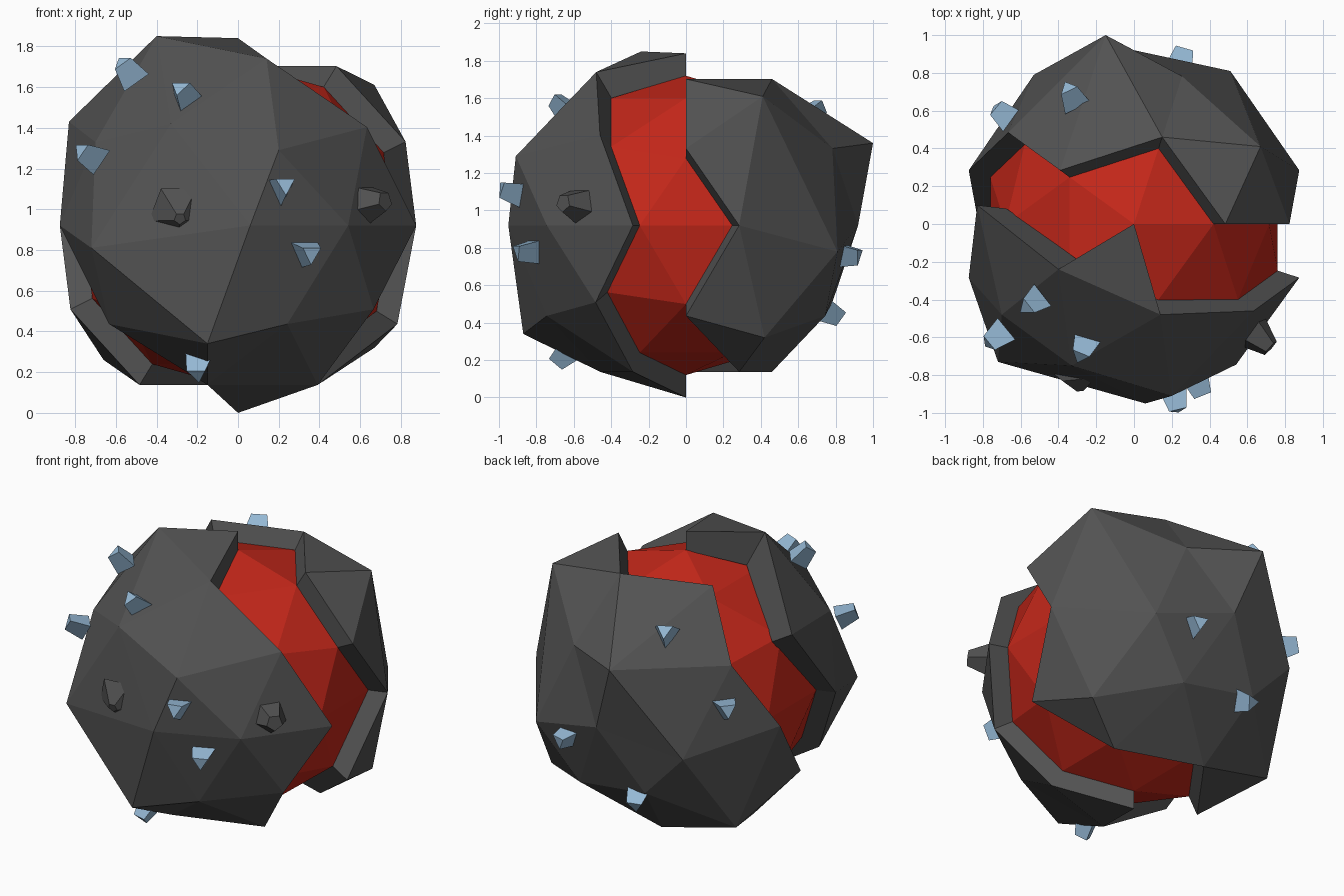
import bpy, bmesh
from math import pi
from mathutils import Vector, Matrix

if "Cube" in bpy.data.objects:
    bpy.data.objects.remove(bpy.data.objects["Cube"])

C = Vector((0, 0, 0.92))   # common centre
R_OUT, R_IN = 0.92, 0.80


def material(name, col):
    m = bpy.data.materials.new(name)
    m.diffuse_color = (*col, 1)
    m.use_nodes = True
    m.node_tree.nodes["Principled BSDF"].inputs["Base Color"].default_value = m.diffuse_color
    return m


ROCK = material("dark_rock", (0.085, 0.085, 0.085))
RED = material("red_core", (0.55, 0.02, 0.01))
BLUE = material("blue_crystal", (0.30, 0.48, 0.66))


def finish(bm, name, mat):
    bmesh.ops.recalc_face_normals(bm, faces=bm.faces[:])
    me = bpy.data.meshes.new(name)
    bm.to_mesh(me)
    bm.free()
    me.materials.append(mat)
    ob = bpy.data.objects.new(name, me)
    bpy.context.collection.objects.link(ob)
    return ob


def ball(radius):
    bm = bmesh.new()
    bmesh.ops.create_icosphere(bm, subdivisions=2, radius=radius,
                               matrix=Matrix.Translation(C))
    return bm


def stud(bm, pos, r1, r2, depth, sides, axis=None):
    """Tapered stub standing on the rock, pointing outwards, a corner down."""
    p = Vector(pos)
    q = (Vector(axis) if axis else p - C).to_track_quat('Z', 'Y').to_matrix().to_4x4()
    bmesh.ops.create_cone(bm, cap_ends=True, segments=sides, radius1=r1, radius2=r2,
                          depth=depth,
                          matrix=Matrix.Translation(p) @ q @ Matrix.Rotation(pi, 4, 'Z'))


# Inner core
finish(ball(R_IN), "core", RED)

# Corners of the rock shell that are pulled out of the regular ball
PULLED = [(-0.40, -0.24, 1.85), (-0.83, 0.10, 1.43), (0.14, -0.48, 1.74),
          (-0.70, -0.48, 1.33), (-0.33, -0.75, 1.42), (0.20, -0.91, 1.29),
          (-0.72, -0.73, 0.81), (0.06, -0.95, 0.92), (-0.15, -0.87, 0.34),
          (-0.15, 1.00, 1.36), (0.67, 0.41, 1.61), (0.51, 0.81, 0.78),
          (-0.53, 0.79, 0.80), (0.67, 0.42, 0.32), (-0.66, 0.43, 0.26)]


def in_front(v):
    d = (v.co - C) / R_OUT
    return d.y < -0.01 or abs(d.z) > 0.95 or (d.x < 0 and d.z > 0.5 and d.y < 0.01)


def shell(name, front):
    bm = ball(R_OUT)
    drop = [v for v in bm.verts if in_front(v) != front]
    moves = [(min(bm.verts, key=lambda v: (v.co - Vector(t)).length), t) for t in PULLED]
    for v, t in moves:
        v.co = t
    bmesh.ops.delete(bm, geom=drop, context='VERTS')
    # thicken inwards onto the core
    outer, rim = bm.faces[:], [e for e in bm.edges if e.is_boundary]
    inner = {v: bm.verts.new(C + (v.co - C).normalized() * (R_IN - 0.004))
             for v in bm.verts[:]}
    for f in outer:
        bm.faces.new([inner[v] for v in reversed(f.verts)])
    for e in rim:
        a, b = e.verts
        bm.faces.new((a, b, inner[b], inner[a]))
    return finish(bm, name, ROCK)


shell("front_shell", True)
shell("back_shell", False)

# Rocky bumps on the front shell
bm = bmesh.new()
stud(bm, (0.66, -0.60, 1.03), 0.12, 0.05, 0.17, 5)
stud(bm, (-0.29, -0.83, 0.97), 0.15, 0.03, 0.10, 5, axis=(0.1, -1, -0.35))
finish(bm, "rock_bumps", ROCK)

# Crystals scattered over both shells
bm = bmesh.new()
for p in [(-0.54, -0.42, 1.68), (-0.27, -0.66, 1.56), (-0.73, -0.60, 1.27),
          (0.22, -0.93, 1.11), (0.34, -0.85, 0.79), (-0.19, -0.66, 0.23),
          (-0.33, 0.68, 1.53), (-0.69, 0.58, 1.10), (0.25, 0.87, 0.77),
          (-0.20, 0.78, 0.46)]:
    stud(bm, p, 0.085, 0.055, 0.12, 3)
finish(bm, "crystals", BLUE)
